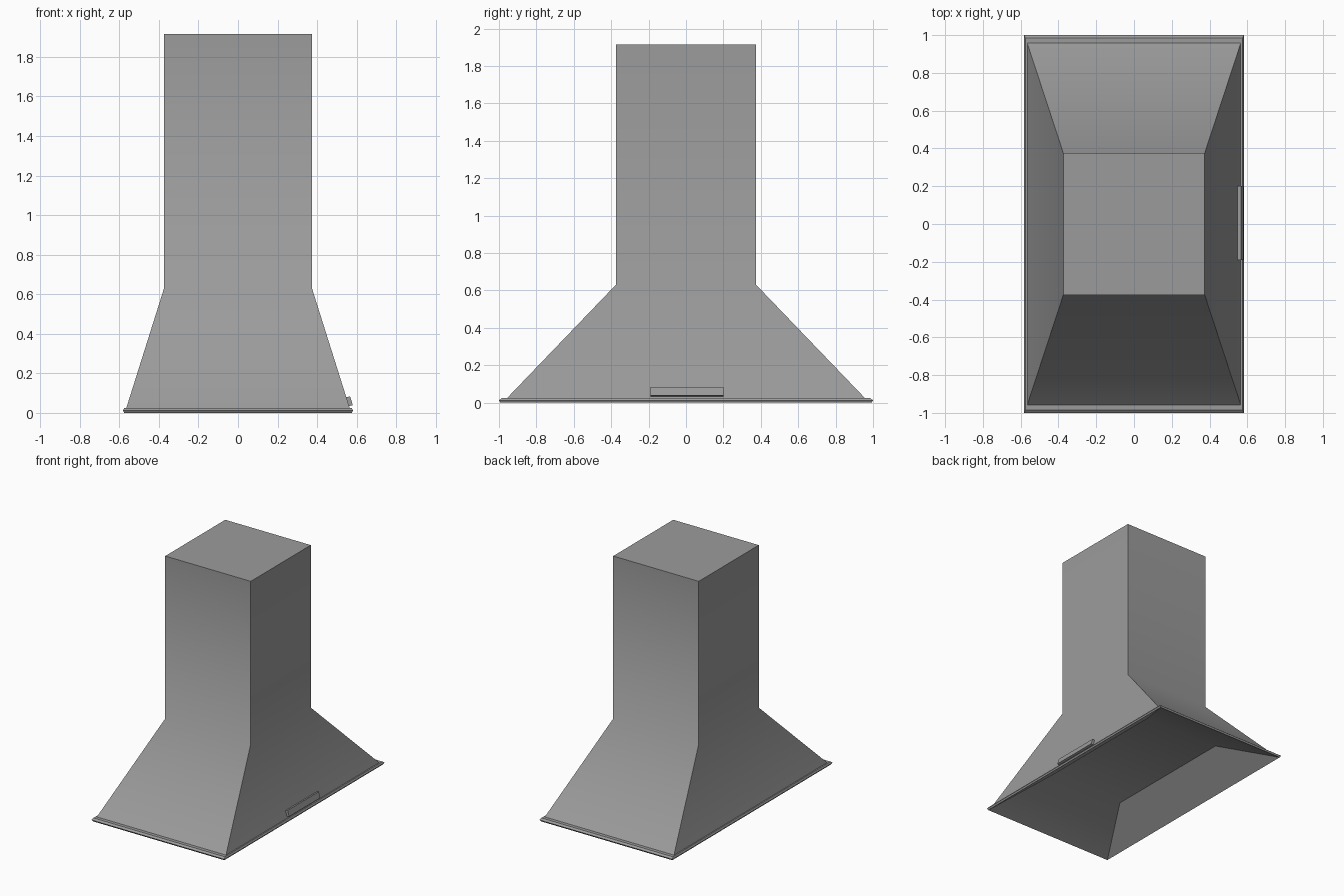
import bpy, math

cube = bpy.data.objects.get("Cube")
if cube:
    bpy.data.objects.remove(cube)

# Brushed metal finish
steel = bpy.data.materials.new("steel_grey")
steel.use_nodes = True
colour = (0.33, 0.33, 0.33, 1)
steel.diffuse_color = colour
steel.node_tree.nodes["Principled BSDF"].inputs["Base Color"].default_value = colour


def finish(obj, angle):
    obj.data.materials.append(steel)
    bpy.ops.object.select_all(action='DESELECT')
    obj.select_set(True)
    bpy.context.view_layer.objects.active = obj
    bpy.ops.object.shade_smooth_by_angle(angle=math.radians(angle))


def loft(name, rings, angle, cap_first=False, cap_last=False):
    """Skin rectangular rings given as (half width, half depth, height)."""
    verts, faces = [], []
    for w, d, z in rings:
        verts += [(-w, -d, z), (w, -d, z), (w, d, z), (-w, d, z)]
    for r in range(len(rings) - 1):
        a, b = 4 * r, 4 * r + 4
        for i in range(4):
            j = (i + 1) % 4
            faces.append((a + i, a + j, b + j, b + i))
    if cap_first:
        faces.append((3, 2, 1, 0))
    if cap_last:
        n = len(verts)
        faces.append((n - 4, n - 3, n - 2, n - 1))
    mesh = bpy.data.meshes.new(name)
    mesh.from_pydata(verts, [], faces)
    obj = bpy.data.objects.new(name, mesh)
    bpy.context.collection.objects.link(obj)
    finish(obj, angle)


# Flared canopy running up into the square chimney
loft("chimney_canopy",
     [(0.565, 0.957, 0.024), (0.374, 0.375, 0.63), (0.374, 0.375, 1.915)],
     45, cap_last=True)

# Thin bevelled lip around the bottom
loft("rim",
     [(0.575, 0.992, 0), (0.582, 1.0, 0.012), (0.575, 0.985, 0.024), (0.565, 0.957, 0.024)],
     30)

# Shallow recess underneath, with sloping sides and a flat ceiling
loft("underside_recess",
     [(0.325, 0.55, 0.2), (0.575, 0.992, 0)],
     30, cap_first=True)

# Slim control strip lying on the sloping front panel
bpy.ops.mesh.primitive_cube_add(size=1, location=(0.561, 0.005, 0.058),
                                rotation=(0, math.radians(-17), 0))
panel = bpy.context.object
panel.name = "control_panel"
panel.scale = (0.026, 0.39, 0.047)
finish(panel, 30)
